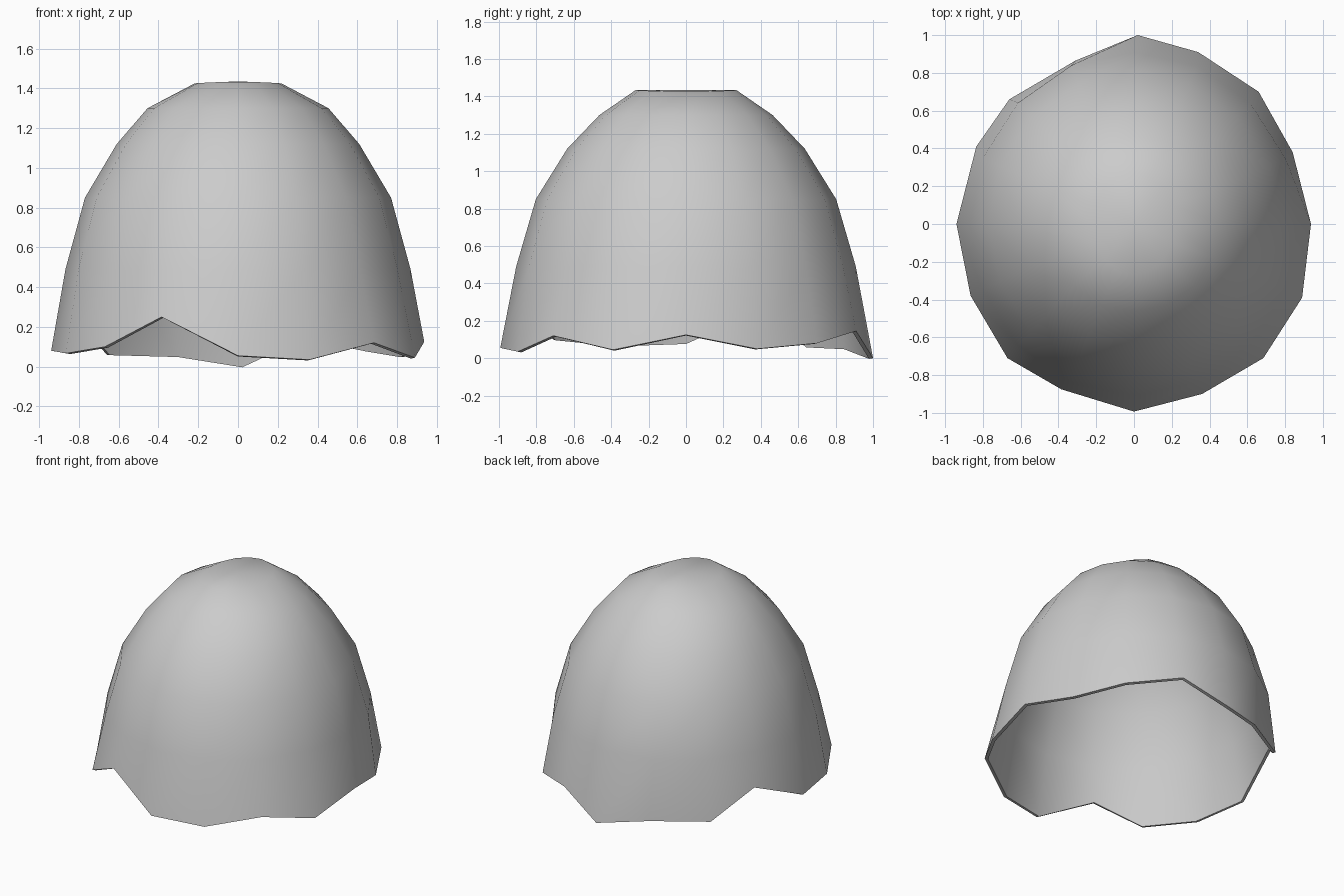
import bpy, bmesh
from math import sin, cos, pi

if "Cube" in bpy.data.objects:
    bpy.data.objects.remove(bpy.data.objects["Cube"])

SIDES = 16

# Jagged broken rim, counter-clockwise from +x
rim = [(0.937, 0, 0.125), (0.84, 0.38, 0.05), (0.66, 0.70, 0.08), (0.34, 0.91, 0.145),
       (0.02, 1.0, 0.0), (-0.31, 0.865, 0.05), (-0.66, 0.66, 0.06), (-0.835, 0.41, 0.26),
       (-0.94, 0, 0.08), (-0.865, -0.38, 0.067), (-0.67, -0.71, 0.10), (-0.385, -0.875, 0.25),
       (0, -0.993, 0.055), (0.36, -0.90, 0.035), (0.685, -0.71, 0.12), (0.89, -0.39, 0.045)]

# Oval rings of the shell: half width, half depth, height
profile = [(0.868, 0.908, 0.49), (0.77, 0.803, 0.85), (0.61, 0.635, 1.12),
           (0.455, 0.463, 1.30), (0.218, 0.27, 1.425)]

bm = bmesh.new()
rings = [[bm.verts.new(p) for p in rim]]
for rx, ry, z in profile:
    ring = []
    for i in range(SIDES):
        a = 2 * pi * i / SIDES
        lift = 0.008 * sin(a) ** 2 if z > 1.4 else 0
        ring.append(bm.verts.new((rx * cos(a), ry * sin(a), z + lift)))
    rings.append(ring)

# Wall bands and crown
for lo, hi in zip(rings, rings[1:]):
    for i in range(SIDES):
        j = (i + 1) % SIDES
        bm.faces.new((lo[i], lo[j], hi[j], hi[i]))
top = bm.verts.new((0, 0, 1.435))
for i in range(SIDES):
    bm.faces.new((rings[-1][i], rings[-1][(i + 1) % SIDES], top))

mesh = bpy.data.meshes.new("broken_eggshell")
bm.to_mesh(mesh)
bm.free()
shell = bpy.data.objects.new("broken_eggshell", mesh)
bpy.context.collection.objects.link(shell)

# Thin shell wall, grown inward
solid = shell.modifiers.new("wall_thickness", 'SOLIDIFY')
solid.thickness = 0.022
solid.offset = -1
bpy.context.view_layer.objects.active = shell
shell.select_set(True)
bpy.ops.object.modifier_apply(modifier=solid.name)
bpy.ops.object.shade_smooth_by_angle(angle=1.0)
